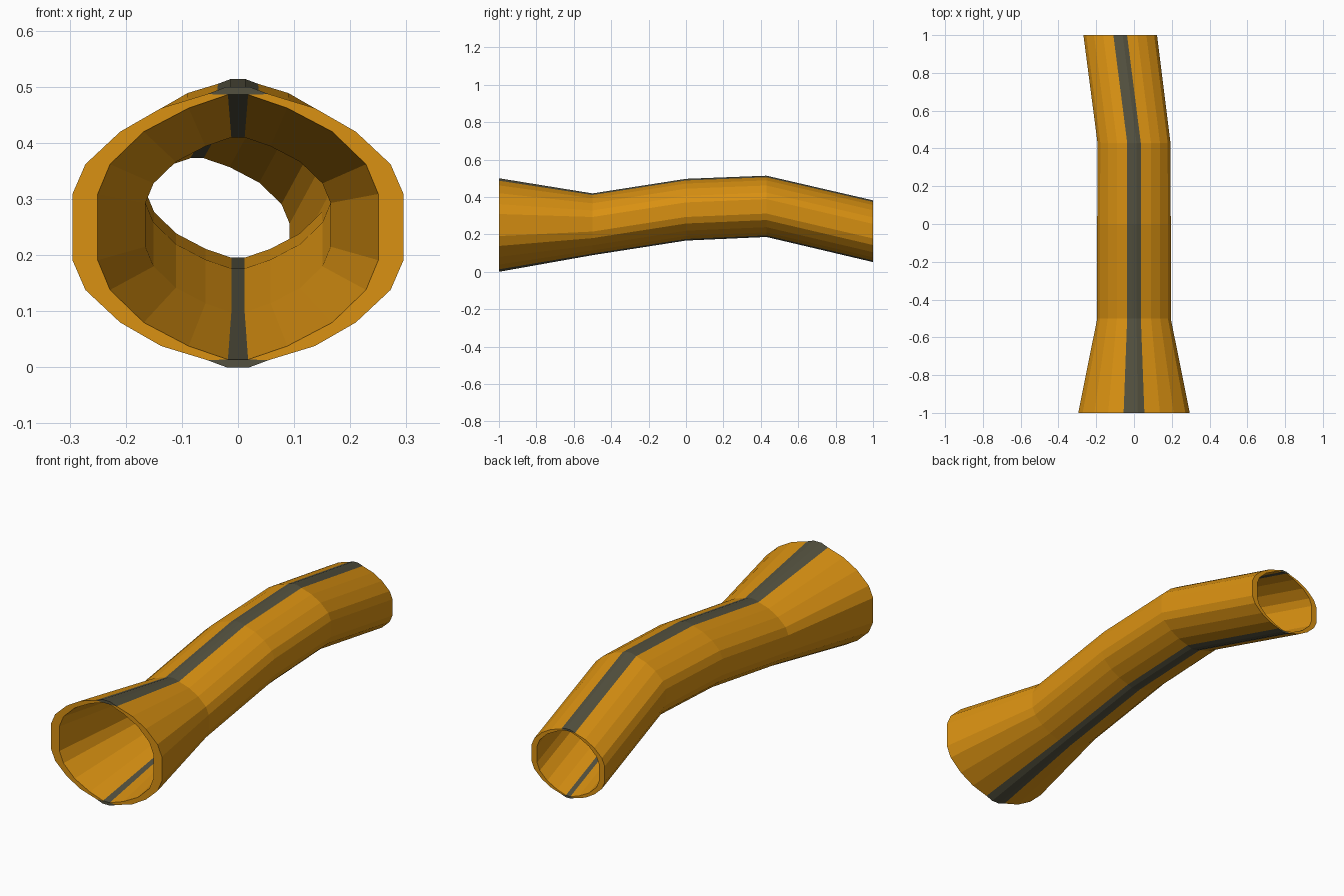
import bpy, bmesh

if "Cube" in bpy.data.objects:
    bpy.data.objects.remove(bpy.data.objects["Cube"])

# Quarter profiles (x, height from centre), bottom/top middle round to the side
OUTER = [(.02, .25), (.055, .237), (.137, .212), (.21, .17), (.272, .112), (.295, .059)]
INNER = [(.018, .236), (.018, .236), (.088, .212), (.168, .17), (.228, .112), (.25, .059)]
# Stations along the tube: y, centre x, centre z, scale
PATH = [(-1, 0, .25, 1), (-.5, 0, .254, .66), (0, 0, .332, .66),
        (.43, 0, .35, .655), (1, -.073, .217, .66)]


def full_loop(q):
    return ([(x, -z) for x, z in q] + [(x, z) for x, z in reversed(q)]
            + [(-x, z) for x, z in q] + [(-x, -z) for x, z in reversed(q)])


def material(name, colour):
    m = bpy.data.materials.new(name)
    m.diffuse_color = (*colour, 1)
    m.use_nodes = True
    m.node_tree.nodes["Principled BSDF"].inputs["Base Color"].default_value = m.diffuse_color
    return m


bm = bmesh.new()
outer, inner = full_loop(OUTER), full_loop(INNER)
n = len(outer)


def rings(loop):
    return [[bm.verts.new((cx + x * s, y, cz + z * s)) for x, z in loop]
            for y, cx, cz, s in PATH]


ro, ri = rings(outer), rings(inner)


def is_strip(i):
    return abs(outer[i][0]) < .06 and abs(outer[(i + 1) % n][0]) < .06


def add(verts, dark):
    f = bm.faces.new(verts)
    f.material_index = int(dark)


for i in range(n):
    j = (i + 1) % n
    dark = is_strip(i)
    # Outer and inner walls
    for k in range(len(PATH) - 1):
        add((ro[k][i], ro[k][j], ro[k + 1][j], ro[k + 1][i]), dark)
        if inner[i] != inner[j]:
            add((ri[k][j], ri[k][i], ri[k + 1][i], ri[k + 1][j]), dark)
    # Flat rims at both ends
    add((ro[0][j], ro[0][i], ri[0][i], ri[0][j]), dark)
    add((ro[-1][i], ro[-1][j], ri[-1][j], ri[-1][i]), dark)

# Merge the doubled inner points beside the strips
bmesh.ops.remove_doubles(bm, verts=bm.verts, dist=1e-5)
bmesh.ops.recalc_face_normals(bm, faces=bm.faces)
me = bpy.data.meshes.new("curved_tube")
bm.to_mesh(me)
bm.free()
me.materials.append(material("orange", (.70, .285, .006)))
me.materials.append(material("dark grey strip", (.088, .083, .05)))
bpy.context.collection.objects.link(bpy.data.objects.new("curved_tube", me))
